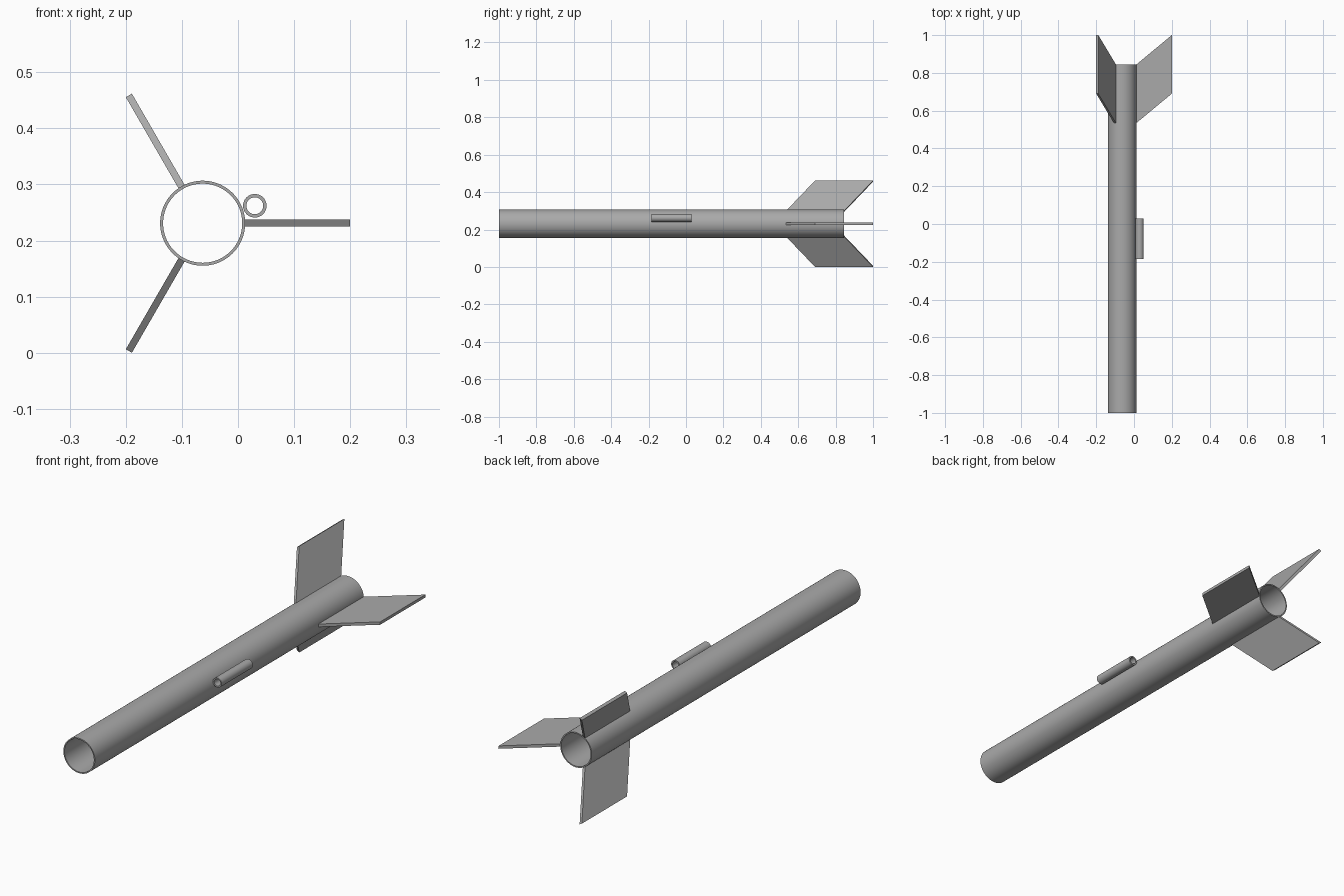
import bpy, bmesh, math
from mathutils import Matrix, Vector

if "Cube" in bpy.data.objects:
    bpy.data.objects.remove(bpy.data.objects["Cube"])

CX, CZ = -0.063, 0.2309        # body axis
R_BODY, R_TIP, FIN_T = 0.0758, 0.263, 0.0125

grey = bpy.data.materials.new("light_grey")
grey.diffuse_color = (0.4, 0.4, 0.4, 1)
grey.use_nodes = True
grey.node_tree.nodes["Principled BSDF"].inputs["Base Color"].default_value = grey.diffuse_color


def finish(bm, name):
    bmesh.ops.recalc_face_normals(bm, faces=bm.faces)
    me = bpy.data.meshes.new(name)
    bm.to_mesh(me)
    bm.free()
    me.materials.append(grey)
    ob = bpy.data.objects.new(name, me)
    bpy.context.collection.objects.link(ob)
    return ob


def tube(name, x, z, y0, y1, r_out, r_in, n):
    """Open pipe along y: four rings bridged into a closed wall."""
    bm = bmesh.new()
    rings = []
    for r, y in ((r_out, y0), (r_out, y1), (r_in, y1), (r_in, y0)):
        rings.append([bm.verts.new((x + r * math.cos(a), y, z + r * math.sin(a)))
                      for a in (2 * math.pi * i / n for i in range(n))])
    for k in range(4):
        a, b = rings[k], rings[(k + 1) % 4]
        for i in range(n):
            j = (i + 1) % n
            bm.faces.new((a[i], a[j], b[j], b[i]))
    ob = finish(bm, name)
    bpy.ops.object.select_all(action='DESELECT')
    ob.select_set(True)
    bpy.context.view_layer.objects.active = ob
    bpy.ops.object.shade_smooth_by_angle(angle=math.radians(35))


def fin(name, angle):
    """Swept parallelogram plate, turned about the body axis."""
    bm = bmesh.new()
    root = R_BODY - 0.002
    profile = [(root, 0.533), (R_TIP, 0.69), (R_TIP, 1.0), (root, 0.843)]
    face = bm.faces.new([bm.verts.new((r, y, -FIN_T / 2)) for r, y in profile])
    ext = bmesh.ops.extrude_face_region(bm, geom=[face])
    bmesh.ops.translate(bm, vec=Vector((0, 0, FIN_T)),
                        verts=[g for g in ext["geom"] if isinstance(g, bmesh.types.BMVert)])
    bm.transform(Matrix.Translation((CX, 0, CZ)) @ Matrix.Rotation(angle, 4, 'Y'))
    finish(bm, name)


# Main body, guide tube on its side, three tail fins
tube("body_tube", CX, CZ, -1.0, 0.845, R_BODY, 0.0705, 96)
tube("launch_guide", 0.03, 0.262, -0.185, 0.029, 0.021, 0.015, 48)
for i in range(3):
    fin(f"tail_fin_{i + 1}", i * 2 * math.pi / 3)
